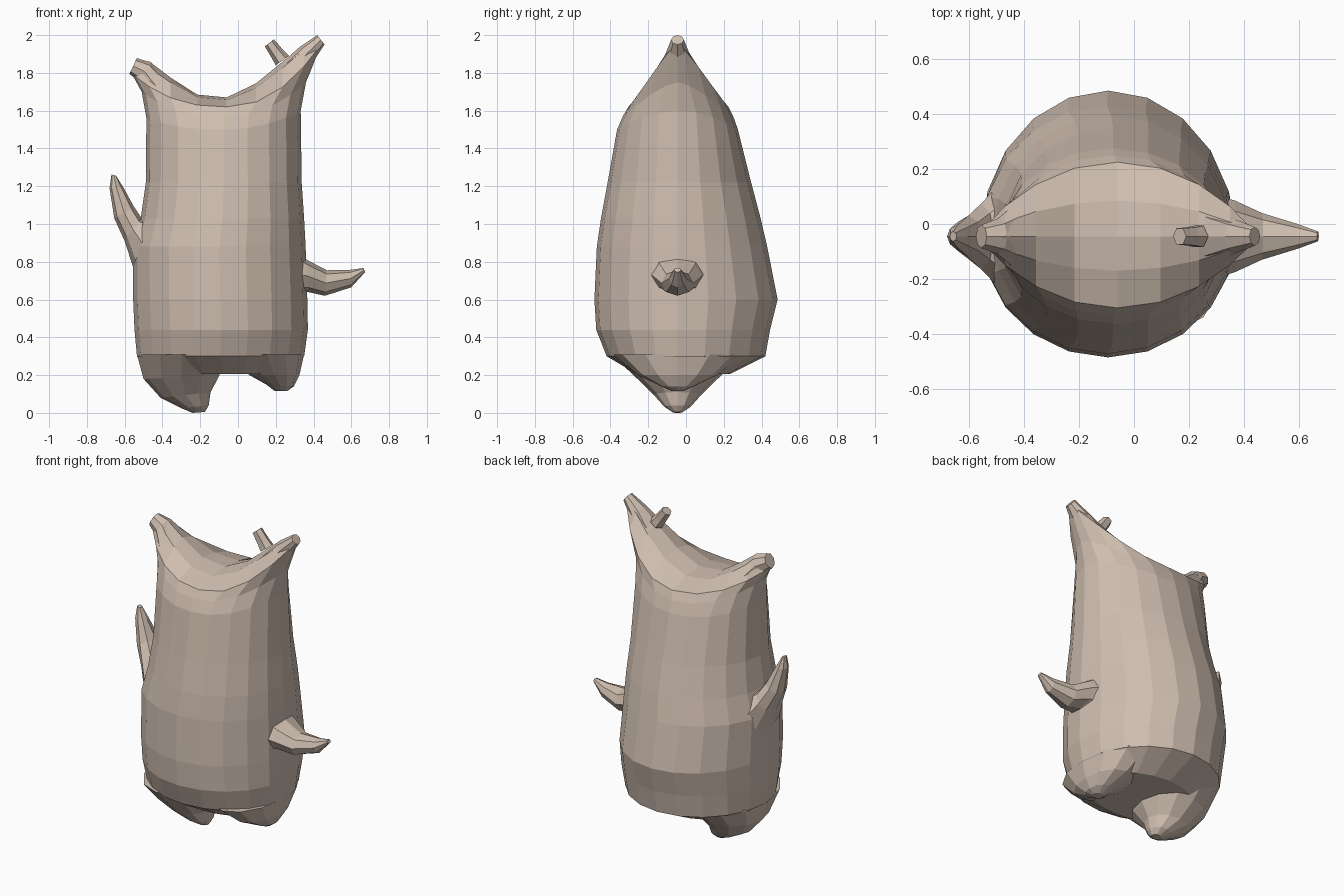
import bpy, bmesh, math

CY = -0.045      # shared centre plane of ears, arms and feet
N = 20           # sides of the body

tan = bpy.data.materials.new("tan")
tan.diffuse_color = (0.62, 0.51, 0.43, 1)


def finish(name, bm):
    bmesh.ops.recalc_face_normals(bm, faces=bm.faces)
    me = bpy.data.meshes.new(name)
    bm.to_mesh(me)
    bm.free()
    me.materials.append(tan)
    ob = bpy.data.objects.new(name, me)
    bpy.context.collection.objects.link(ob)
    return ob


def bridge(bm, a, b):
    n = len(a)
    for i in range(n):
        j = (i + 1) % n
        bm.faces.new((a[i], a[j], b[j], b[i]))


def body_ring(bm, z, xl, xr, yf, yb, lift_l=0, lift_r=0, power=1.0):
    """Oval ring whose left and right ends may rise into points."""
    ring = []
    for i in range(N):
        a = 2 * math.pi * i / N
        c, s = math.cos(a), math.sin(a)
        x = (xl + xr) / 2 + (xr - xl) / 2 * c
        w = abs(s) ** power
        y = CY + ((yb - CY) * w if s > 0 else (yf - CY) * w)
        lift = lift_r * c ** 2.2 if c > 0 else lift_l * (-c) ** 2.5
        ring.append(bm.verts.new((x, y, z + lift)))
    return ring


def strip(bm, a, b):
    for i in range(len(a) - 1):
        quad = [a[i], a[i + 1], b[i + 1], b[i]]
        bm.faces.new(list(dict.fromkeys(quad)))


def ridge_cap(bm, ring, heights):
    """Close a ring with a rounded ridge running from right end to left end."""
    h = N // 2
    mid = [ring[0]]
    for i in range(1, h):
        mid.append(bm.verts.new((ring[i].co.x, CY, heights[i - 1])))
    mid.append(ring[h])
    for side in (ring[:h + 1], [ring[-i % N] for i in range(h + 1)]):
        half = [ring[0]]
        for i in range(1, h):
            p = mid[i].co.lerp(side[i].co, 0.48)
            p.z = mid[i].co.z + (side[i].co.z - mid[i].co.z) * 0.25
            half.append(bm.verts.new(p))
        half.append(ring[h])
        strip(bm, side, half)
        strip(bm, half, mid)


def limb(name, sections, sides=8):
    """Loft of ovals: (xa, za, xb, zb, half width in y)."""
    bm = bmesh.new()
    rings = []
    for xa, za, xb, zb, w in sections:
        ring = []
        for i in range(sides):
            a = 2 * math.pi * i / sides
            t = (1 - math.cos(a)) / 2
            ring.append(bm.verts.new((xa + (xb - xa) * t,
                                      CY + w * math.sin(a),
                                      za + (zb - za) * t)))
        rings.append(ring)
    for a, b in zip(rings, rings[1:]):
        bridge(bm, a, b)
    bm.faces.new(rings[0])
    bm.faces.new(rings[-1])
    return finish(name, bm)


# Body with the two pointed ears drawn out of its upper rim
bm = bmesh.new()
rings = [body_ring(bm, *r) for r in (
    (0.205, -0.42, 0.27, -0.26, 0.23),
    (0.30, -0.535, 0.35, -0.42, 0.42),
    (0.44, -0.548, 0.37, -0.475, 0.445),
    (0.60, -0.555, 0.367, -0.485, 0.485),
    (0.88, -0.555, 0.358, -0.472, 0.43),
    (1.03, -0.515, 0.35, -0.45, 0.395),
    (1.22, -0.488, 0.337, -0.415, 0.345),
    (1.50, -0.485, 0.332, -0.365, 0.275, 0.06, 0.10),
    (1.57, -0.51, 0.36, -0.335, 0.25, 0.13, 0.18, 1.3),
    (1.62, -0.565, 0.445, -0.305, 0.225, 0.18, 0.34, 1.7),
)]
for a, b in zip(rings, rings[1:]):
    bridge(bm, a, b)
ridge_cap(bm, rings[0], [0.205] * 9)
ridge_cap(bm, rings[-1], [1.99, 1.95, 1.86, 1.745, 1.67,
                          1.685, 1.775, 1.86, 1.87])
finish("body", bm)

# Blunt ear tips
limb("right_ear_tip", [
    (0.24, 1.86, 0.36, 1.79, 0.10),
    (0.33, 1.94, 0.405, 1.87, 0.062),
    (0.42, 2.0, 0.458, 1.95, 0.034)])
limb("left_ear_tip", [
    (-0.37, 1.77, -0.49, 1.68, 0.12),
    (-0.46, 1.855, -0.53, 1.76, 0.065),
    (-0.535, 1.878, -0.575, 1.795, 0.042)])

# Arms
limb("right_arm", [
    (0.30, 0.86, 0.30, 0.62, 0.15),
    (0.365, 0.81, 0.37, 0.64, 0.13),
    (0.47, 0.755, 0.46, 0.62, 0.085),
    (0.59, 0.757, 0.60, 0.665, 0.045),
    (0.665, 0.767, 0.672, 0.745, 0.018)])
limb("left_arm", [
    (-0.555, 0.77, -0.46, 1.03, 0.17),
    (-0.60, 0.91, -0.51, 1.03, 0.12),
    (-0.655, 1.03, -0.55, 1.09, 0.075),
    (-0.68, 1.19, -0.605, 1.19, 0.04),
    (-0.67, 1.262, -0.645, 1.255, 0.018)])

# Feet
limb("left_foot", [
    (-0.535, 0.31, -0.06, 0.31, 0.35),
    (-0.50, 0.18, -0.10, 0.195, 0.22),
    (-0.41, 0.08, -0.145, 0.11, 0.125),
    (-0.30, 0.025, -0.155, 0.04, 0.07),
    (-0.24, 0.0, -0.175, 0.005, 0.025)], 12)
limb("right_foot", [
    (-0.04, 0.31, 0.35, 0.31, 0.34),
    (0.06, 0.20, 0.325, 0.20, 0.21),
    (0.15, 0.15, 0.295, 0.14, 0.095),
    (0.195, 0.115, 0.26, 0.115, 0.03)], 12)

# Small stalk on the taller ear
limb("ear_stalk", [
    (0.20, 1.84, 0.27, 1.89, 0.045),
    (0.175, 1.885, 0.24, 1.92, 0.038),
    (0.142, 1.94, 0.19, 1.978, 0.034)], 6)
